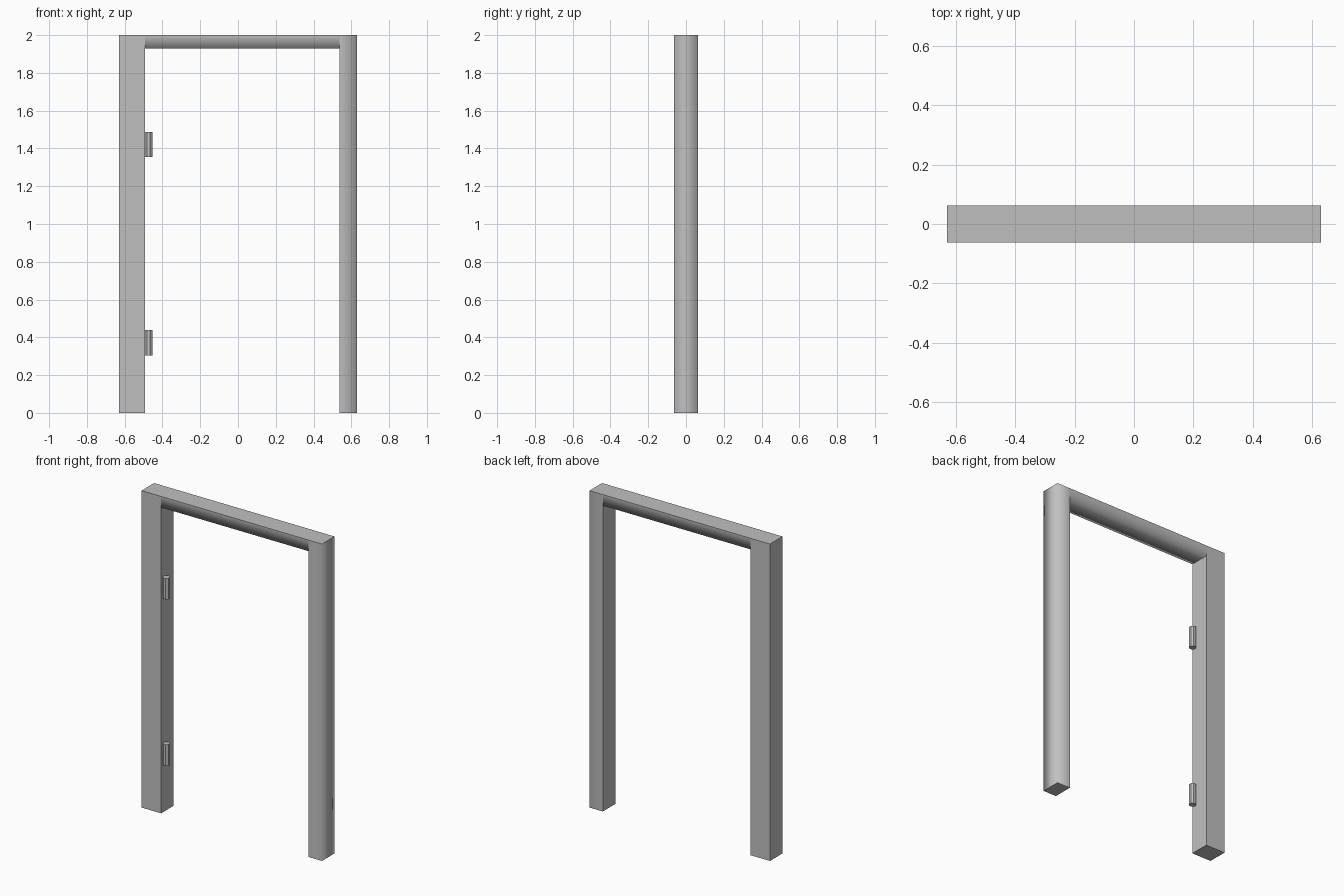
import bpy
import bmesh
import math
from mathutils import Matrix, Vector

if "Cube" in bpy.data.objects:
    bpy.data.objects.remove(bpy.data.objects["Cube"])

grey = bpy.data.materials.new("plain grey")
grey.diffuse_color = (0.53, 0.53, 0.53, 1)
grey.use_nodes = True
grey.node_tree.nodes["Principled BSDF"].inputs["Base Color"].default_value = grey.diffuse_color

D = 0.0625           # half depth of the frame
LEFT, RIGHT = -0.493, 0.537   # inner faces of the two posts
UNDER = 1.93         # underside of the lintel


def finish(bm, name):
    me = bpy.data.meshes.new(name)
    bm.to_mesh(me)
    bm.free()
    me.materials.append(grey)
    ob = bpy.data.objects.new(name, me)
    bpy.context.collection.objects.link(ob)
    return ob


def box(name, lo, hi, soft=None):
    """Box between two corners; edges whose midpoint passes 'soft' shade smoothly."""
    lo, hi = Vector(lo), Vector(hi)
    bm = bmesh.new()
    bmesh.ops.create_cube(bm, size=1, matrix=Matrix.Translation((lo + hi) / 2)
                          @ Matrix.Diagonal((*(hi - lo), 1)))
    for f in bm.faces:
        f.smooth = soft is not None
    for e in bm.edges:
        a, b = e.verts[0].co, e.verts[1].co
        e.smooth = bool(soft and soft(a, b))
    return finish(bm, name)


# Wide hinge-side post, crisp edges
box("hinge_post", (-0.63, -D, 0), (LEFT, D, 2))

# Narrow latch-side post, outer vertical edges softened
box("latch_post", (RIGHT, -D, 0), (0.63, D, 2),
    lambda a, b: abs(a.z - b.z) > 1 and a.x > 0.6)

# Lintel between the posts, lower long edges softened
box("lintel", (LEFT, -D, UNDER), (RIGHT, D, 2),
    lambda a, b: abs(a.x - b.x) > 0.5 and a.z < 1.95)

# Octagonal hinge barrels on the inner face of the wide post
R = 0.02 / math.cos(math.pi / 8)
for name, z0, z1 in (("lower_hinge", 0.305, 0.438), ("upper_hinge", 1.355, 1.488)):
    bm = bmesh.new()
    bmesh.ops.create_cone(bm, cap_ends=True, segments=8, radius1=R, radius2=R,
                          depth=z1 - z0,
                          matrix=Matrix.Translation((LEFT + 0.02, -0.037, (z0 + z1) / 2))
                          @ Matrix.Rotation(math.pi / 8, 4, 'Z'))
    finish(bm, name)
